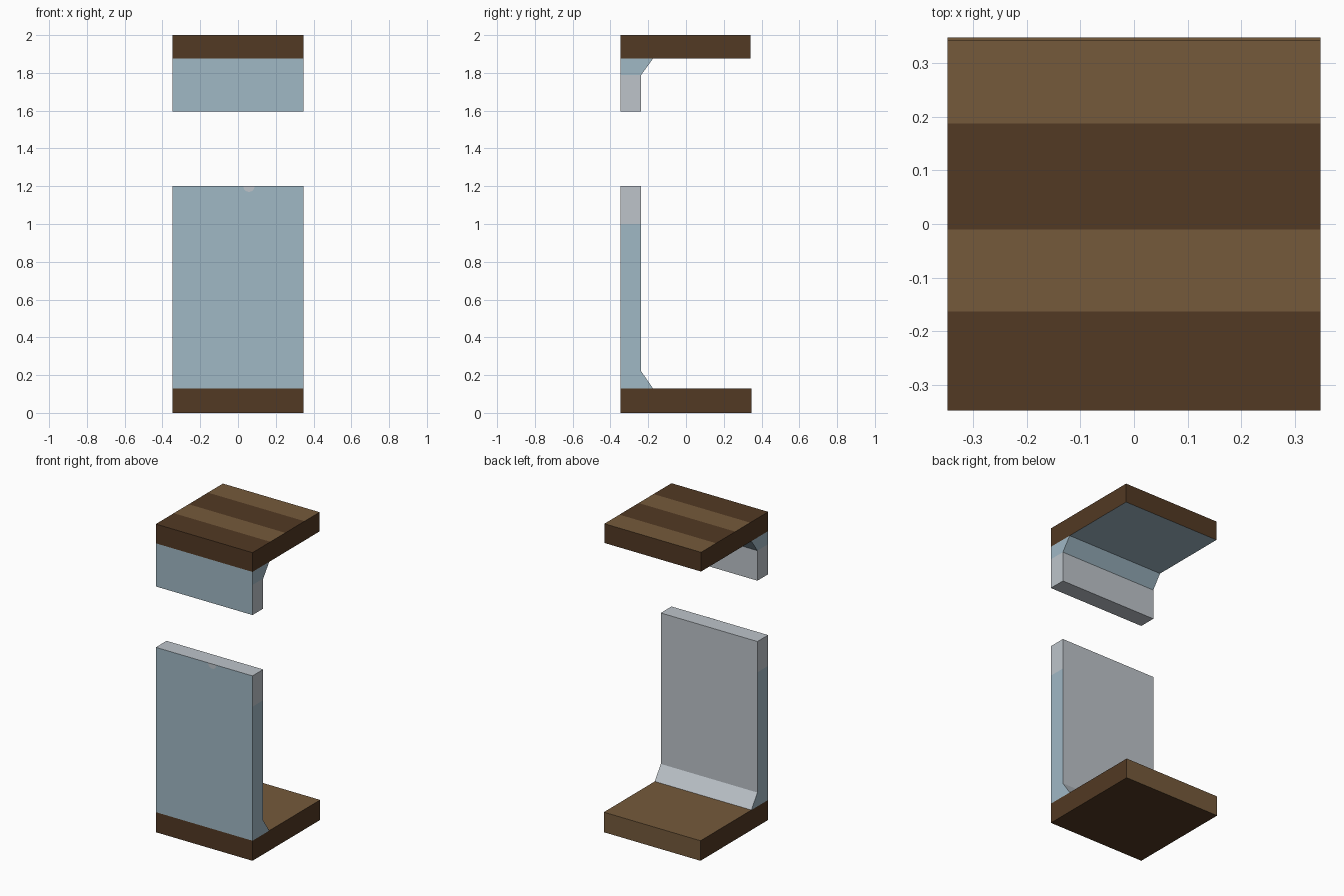
import bpy, bmesh, math

if "Cube" in bpy.data.objects:
    bpy.data.objects.remove(bpy.data.objects["Cube"])

W = 0.347  # half width of the block


def material(name, rgb):
    m = bpy.data.materials.new(name)
    m.diffuse_color = (*rgb, 1)
    m.use_nodes = True
    m.node_tree.nodes["Principled BSDF"].inputs["Base Color"].default_value = m.diffuse_color
    return m


MATS = [material("dark_wood", (0.084, 0.041, 0.017)),
        material("light_wood", (0.178, 0.102, 0.044)),
        material("pale_blue_plaster", (0.352, 0.479, 0.558)),
        material("light_grey_plaster", (0.509, 0.552, 0.591))]
DARK, LIGHT, BLUE, GREY = range(4)


def finish(name, bm):
    me = bpy.data.meshes.new(name)
    bm.to_mesh(me)
    bm.free()
    for m in MATS:
        me.materials.append(m)
    bpy.context.collection.objects.link(bpy.data.objects.new(name, me))


def extrude_profile(name, sides, end_colour, split=None):
    """sides: (y, z, colour of the edge leaving this point), anticlockwise seen
    from +x; None leaves a hidden contact face open.
    split: (height, end colour below, end colour above)."""
    bm = bmesh.new()
    left, right = [[bm.verts.new((x, y, z)) for y, z, _ in sides] for x in (-W, W)]
    n = len(sides)
    bm.faces.new(right).material_index = end_colour
    bm.faces.new(left[::-1]).material_index = end_colour
    for i, (_, _, colour) in enumerate(sides):
        if colour is not None:
            j = (i + 1) % n
            f = bm.faces.new((left[i], left[j], right[j], right[i]))
            f.material_index = colour
    if split:
        height, below, above = split
        bmesh.ops.bisect_plane(bm, geom=bm.verts[:] + bm.edges[:] + bm.faces[:],
                               plane_co=(0, 0, height), plane_no=(0, 0, 1))
        bm.normal_update()
        for f in bm.faces:
            if abs(f.normal.x) > 0.9:
                up = f.calc_center_median().z > height
                f.material_index = above if up else below
    finish(name, bm)


# Floor slab: light top and back edge, dark elsewhere
extrude_profile("floor_slab", [
    (-W, 0, DARK), (W, 0, LIGHT), (W, 0.13, LIGHT),
    (-0.175, 0.13, None), (-W, 0.13, DARK)], DARK)

# Wall below the opening, with sloped skirting inside
extrude_profile("lower_wall", [
    (-W, 0.13, None), (-0.175, 0.13, GREY), (-0.237, 0.22, GREY),
    (-0.237, 1.2, GREY), (-W, 1.2, BLUE)], BLUE, (1.0, BLUE, GREY))

# Wall above the opening, with sloped cornice inside
extrude_profile("upper_wall", [
    (-W, 1.595, GREY), (-0.237, 1.595, GREY), (-0.237, 1.79, BLUE),
    (-0.175, 1.875, None), (-W, 1.875, BLUE)], BLUE, (1.79, GREY, BLUE))

# Roof slab: striped planks on top, blue ceiling below
extrude_profile("roof_slab", [
    (-W, 1.875, None), (-0.175, 1.875, BLUE), (0.341, 1.875, DARK),
    (0.341, 2, LIGHT), (0.187, 2, DARK), (-0.01, 2, LIGHT),
    (-0.163, 2, DARK), (-W, 2, DARK)], DARK)

# Small half-round mark under the sill on the front
bm = bmesh.new()
arc = [bm.verts.new((0.058 + 0.03 * math.cos(a), -W - 0.001, 1.2 + 0.03 * math.sin(a)))
       for a in (math.pi * (1 + i / 10) for i in range(11))]
bm.faces.new(arc).material_index = GREY
finish("sill_mark", bm)
